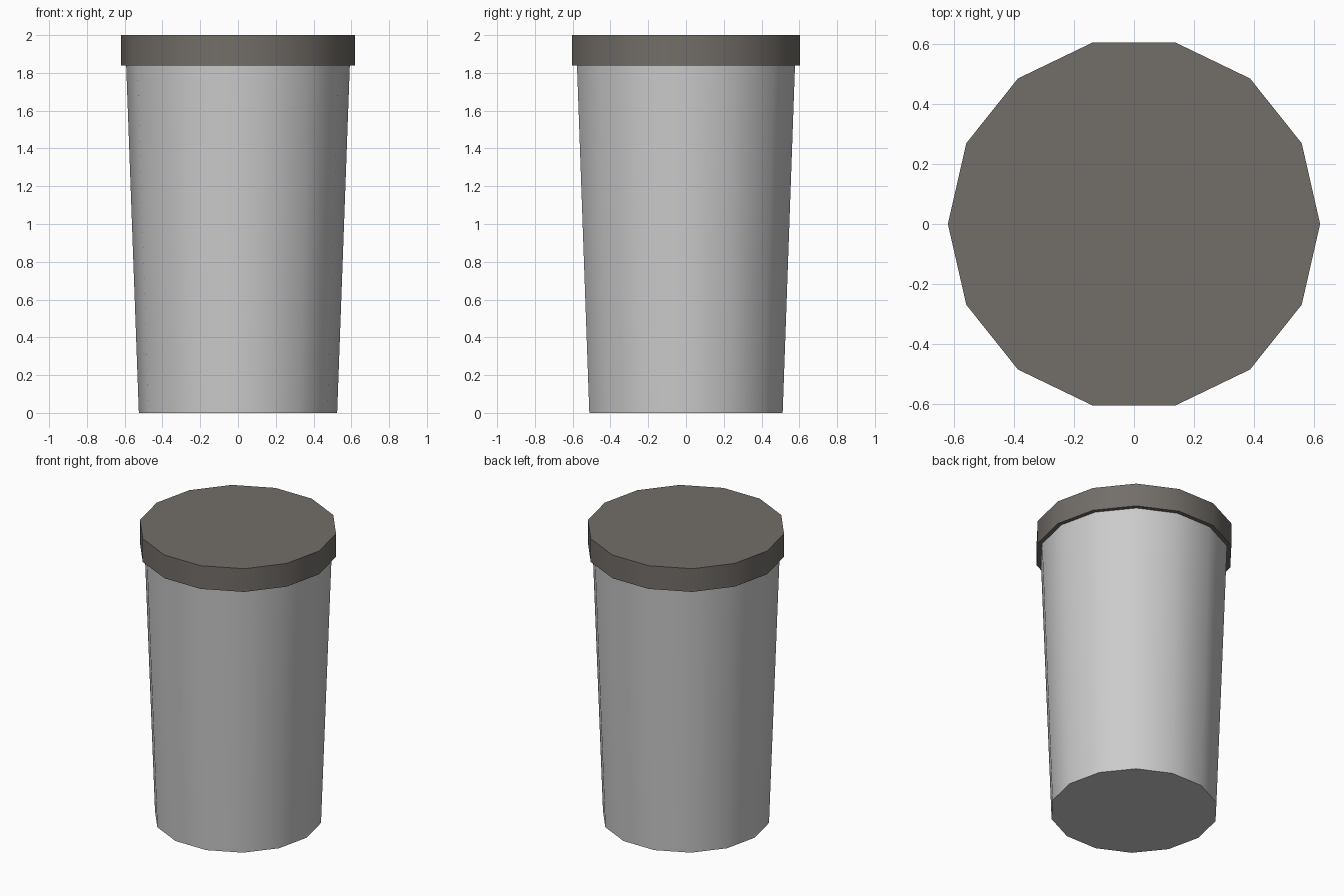
import bpy
import math

if "Cube" in bpy.data.objects:
    bpy.data.objects.remove(bpy.data.objects["Cube"])

SIDES = 14


def tapered_drum(name, r_bottom, r_top, z_bottom, z_top):
    bpy.ops.mesh.primitive_cone_add(
        vertices=SIDES, radius1=r_bottom, radius2=r_top,
        depth=z_top - z_bottom, location=(0, 0, (z_bottom + z_top) / 2),
        rotation=(0, 0, math.pi / 2))  # corners on the x axis
    obj = bpy.context.object
    obj.name = name
    bpy.ops.object.transform_apply(location=True, rotation=True, scale=True)
    bpy.ops.object.shade_smooth_by_angle(angle=math.radians(40))
    return obj


# Tapered bin body
tapered_drum("bin_body", 0.525, 0.592, 0.0, 1.84)

# Overhanging flat lid
lid = tapered_drum("lid", 0.62, 0.62, 1.84, 2.0)
mat = bpy.data.materials.new("dark_warm_grey")
mat.diffuse_color = (0.17, 0.155, 0.14, 1)
mat.use_nodes = True
mat.node_tree.nodes["Principled BSDF"].inputs["Base Color"].default_value = mat.diffuse_color
lid.data.materials.append(mat)
